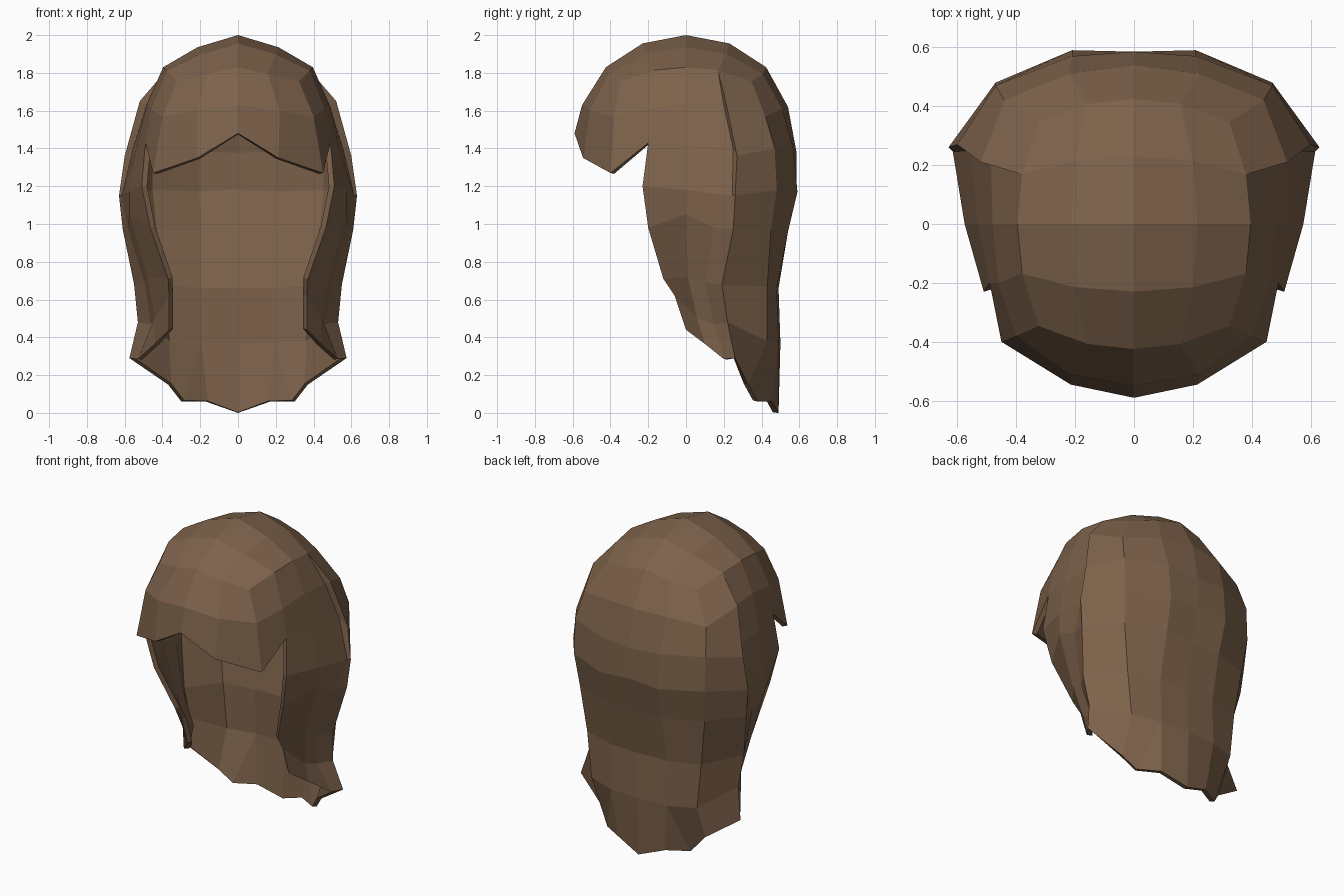
import bpy, bmesh, math
from mathutils import Vector

if "Cube" in bpy.data.objects:
    bpy.data.objects.remove(bpy.data.objects["Cube"])

brown = bpy.data.materials.new("hair_brown")
brown.diffuse_color = (0.205, 0.122, 0.070, 1)
brown.use_nodes = True
brown.node_tree.nodes["Principled BSDF"].inputs["Base Color"].default_value = brown.diffuse_color


def dome(u, v):
    """Point on the crown: a cube-sphere patch with angles in quarter steps."""
    d = Vector((math.tan(u * math.pi / 8), math.tan(v * math.pi / 8), 1)).normalized()
    return (d.x * 0.56, d.y * 0.60, 1.42 + d.z * 0.58 - (0.02 if u == 1 else 0))


# Strands run downward from the crown border; each is (border u, v, points).
fringe = [
    (0, -2, [(0, -.55, 1.63), (0, -.59, 1.48)]),
    (1, -2, [(.22, -.51, 1.60), (.215, -.545, 1.35)]),
    (2, -2, [(.40, -.38, 1.57), (.45, -.40, 1.27)]),
]
side_lock = [
    (2, -1, [(.46, -.20, 1.61), (.49, -.20, 1.43), (.51, -.23, 1.20), (.465, -.20, .98),
             (.37, -.12, .71), (.365, -.06, .62), (.365, 0, .44)]),
    (2, 0, [(.48, 0, 1.64), (.53, 0, 1.42), (.575, 0, 1.18), (.575, 0, 1.05),
            (.48, .01, .72), (.44, .06, .50), (.44, .10, .365)]),
    (2, 1, [(.485, .20, 1.63), (.555, .25, 1.40), (.615, .245, 1.15), (.585, .15, .98),
            (.495, .10, .69), (.46, .15, .47), (.53, .20, .285)]),
]
back_hair = [
    (2, 1, [(.52, .21, 1.65), (.60, .27, 1.36), (.63, .26, 1.15), (.61, .25, .97),
            (.55, .19, .68), (.53, .22, .48), (.575, .26, .29)]),
    (2, 2, [(.44, .42, 1.57), (.47, .47, 1.40), (.47, .48, 1.18), (.45, .45, .97),
            (.41, .43, .67), (.38, .43, .38), (.37, .33, .15)]),
    (1, 2, [(.22, .51, 1.61), (.21, .57, 1.39), (.21, .59, 1.17), (.20, .54, .96),
            (.20, .48, .66), (.20, .49, .37), (.30, .38, .06)]),
    (0, 2, [(0, .54, 1.62), (0, .585, 1.38), (0, .585, 1.18), (0, .54, .96),
            (0, .49, .66), (0, .50, .37), (0, .49, 0)]),
]
# scalloped hem: a second tip on the strand beside the centre back
u, v, pts = back_hair[2]
back_hair.insert(3, (u, v, pts[:-1] + [(.17, .455, .06)]))

bm = bmesh.new()


def quad(pts):
    """Add a face, dropping coincident corners."""
    uniq = list(dict.fromkeys(tuple(round(c, 4) for c in p) for p in pts))
    if len(uniq) > 2:
        bm.faces.new([bm.verts.new(p) for p in uniq])


# crown patch
for u in range(2):
    for v in range(-2, 2):
        quad([dome(u, v), dome(u + 1, v), dome(u + 1, v + 1), dome(u, v + 1)])

# hair hanging from the crown, strip by strip
columns = [[dome(u, v)] + pts for u, v, pts in fringe + side_lock + back_hair]
for a, b in zip(columns, columns[1:]):
    for i in range(min(len(a), len(b)) - 1):
        quad([a[i], a[i + 1], b[i + 1], b[i]])

bmesh.ops.remove_doubles(bm, verts=bm.verts, dist=0.001)
bmesh.ops.recalc_face_normals(bm, faces=bm.faces)
# make sure the outside faces outward
if sum(f.normal.dot(f.calc_center_median() - Vector((0, 0, 1))) for f in bm.faces) < 0:
    bmesh.ops.reverse_faces(bm, faces=bm.faces)

mesh = bpy.data.meshes.new("hair")
bm.to_mesh(mesh)
bm.free()
mesh.materials.append(brown)
hair = bpy.data.objects.new("hair", mesh)
bpy.context.collection.objects.link(hair)

# mirror the half, then give the shell its thickness inward
m = hair.modifiers.new("mirror", 'MIRROR')
m.use_clip = True
s = hair.modifiers.new("thickness", 'SOLIDIFY')
s.thickness = 0.03
s.offset = -1
